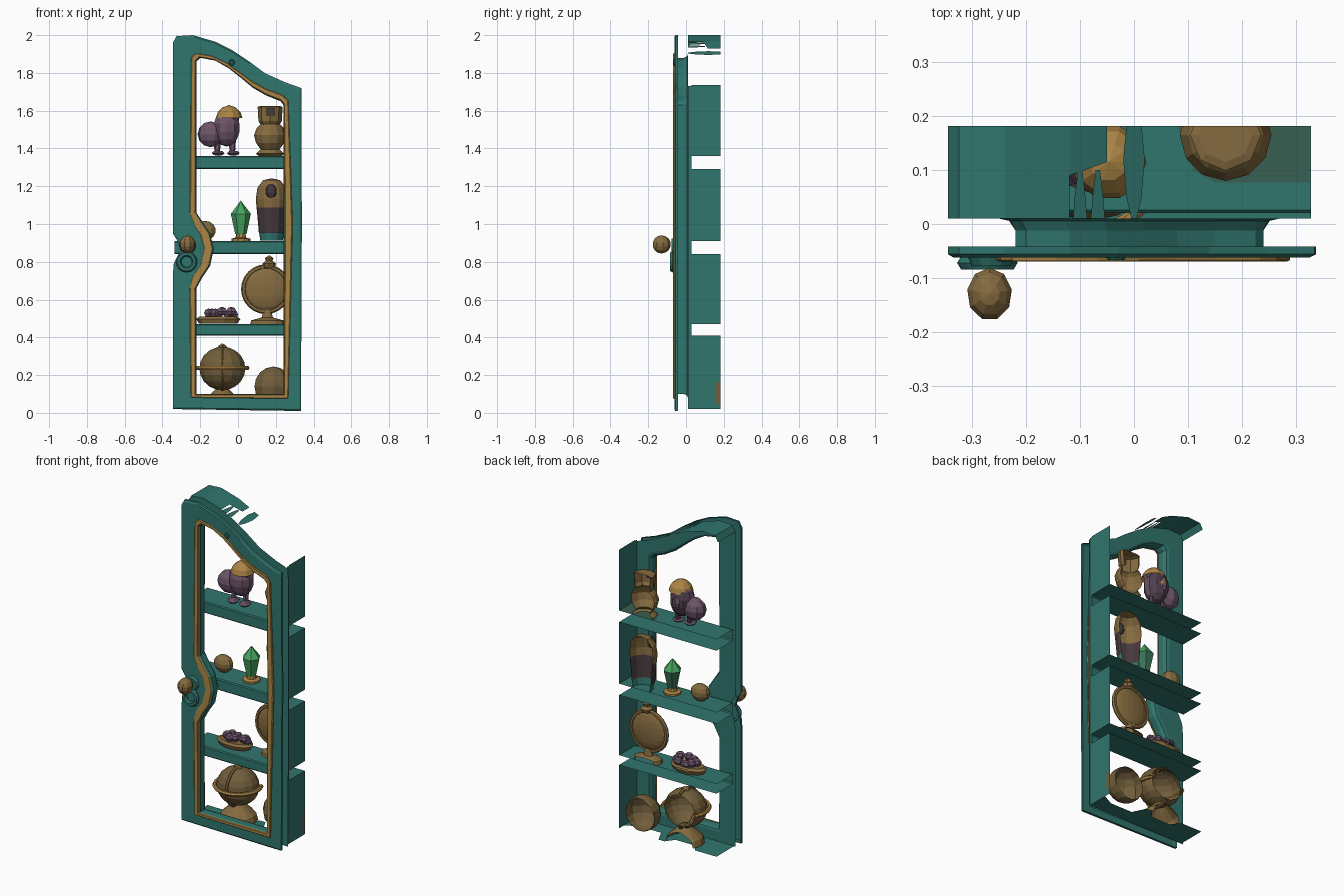
import bpy, bmesh, math
from mathutils import Vector, Matrix

if "Cube" in bpy.data.objects:
    bpy.data.objects.remove(bpy.data.objects["Cube"])

BACK = 0.182


def material(name, rgb):
    m = bpy.data.materials.new(name)
    m.use_nodes = True
    m.diffuse_color = (*rgb, 1)
    m.node_tree.nodes["Principled BSDF"].inputs["Base Color"].default_value = (*rgb, 1)
    return m


TEAL = material("teal paint", (0.03, 0.18, 0.155))
STAIN = material("stained teal", (0.042, 0.115, 0.085))
GOLD = material("bright gold", (0.41, 0.235, 0.06))
BRASS = material("aged brass", (0.235, 0.147, 0.05))
BRONZE = material("dark bronze", (0.165, 0.11, 0.043))
PURPLE = material("dusty purple", (0.155, 0.09, 0.145))
PLUM = material("dark plum", (0.08, 0.05, 0.075))
GREEN = material("crystal green", (0.065, 0.38, 0.12))
MOSS = material("deep green", (0.045, 0.17, 0.095))
DARK = material("dark umber", (0.06, 0.042, 0.045))


def finish(name, bm, mats, rule=None):
    """Slice everything off at the open back and make the object."""
    bmesh.ops.recalc_face_normals(bm, faces=bm.faces)
    bmesh.ops.bisect_plane(bm, geom=bm.verts[:] + bm.edges[:] + bm.faces[:],
                           plane_co=(0, BACK, 0), plane_no=(0, 1, 0), clear_outer=True)
    if rule:
        for f in bm.faces:
            f.material_index = int(rule(f.calc_center_median()))
    me = bpy.data.meshes.new(name)
    bm.to_mesh(me)
    bm.free()
    for m in mats if isinstance(mats, tuple) else (mats,):
        me.materials.append(m)
    ob = bpy.data.objects.new(name, me)
    bpy.context.collection.objects.link(ob)
    return ob


def loft(name, loops, mat, closed_loop=True, closed_path=False, rule=None):
    """Skin a sequence of equally long point loops."""
    bm = bmesh.new()
    rows = [[bm.verts.new(p) for p in loop] for loop in loops]
    n = len(rows[0])
    pairs = list(zip(rows, rows[1:])) + ([(rows[-1], rows[0])] if closed_path else [])
    for a, b in pairs:
        for i in range(n if closed_loop else n - 1):
            j = (i + 1) % n
            bm.faces.new((a[i], a[j], b[j], b[i]))
    bmesh.ops.remove_doubles(bm, verts=bm.verts, dist=0.0005)
    return finish(name, bm, mat, rule)


def lathe(name, profile, at, mat, sides=12, squash=1.0, turn=None, **kw):
    """Revolve (radius, height) pairs about an upright axis."""
    turn = turn or Matrix.Identity(3)
    loops = []
    for r, h in profile:
        loops.append([Vector(at) + turn @ Vector((r * math.cos(a), squash * r * math.sin(a), h))
                      for a in (2 * math.pi * i / sides for i in range(sides))])
    return loft(name, loops, mat, **kw)


def ring(name, at, big, small, mat, axis=None, sides=24):
    prof = [(big + small * math.cos(a), small * math.sin(a))
            for a in (math.pi * i / 3 for i in range(6))]
    return lathe(name, prof, at, mat, sides, turn=axis, closed_path=True)


def ball(name, at, size, mat, u=12, v=8, rule=None):
    bm = bmesh.new()
    bmesh.ops.create_uvsphere(bm, u_segments=u, v_segments=v, radius=1)
    bmesh.ops.scale(bm, vec=size, verts=bm.verts)
    bmesh.ops.translate(bm, vec=at, verts=bm.verts)
    return finish(name, bm, mat, rule)


def strip(name, path, mat):
    """Sheet made of consecutive (start, end) rows."""
    return loft(name, path, mat, closed_loop=False)


FACING = Matrix.Rotation(math.pi / 2, 3, 'X')
SIDEWAYS = Matrix.Rotation(math.pi / 2, 3, 'Y')

# Door outline: opening and outer edge, point for point
inner = [(-.22, .10), (-.22, .66), (-.19, .715), (-.147, .78), (-.128, .87), (-.147, .95),
         (-.18, 1.0), (-.22, 1.06), (-.22, 1.86), (-.2, 1.88), (-.12, 1.865), (-.05, 1.825),
         (.02, 1.77), (.08, 1.72), (.15, 1.68), (.225, 1.65), (.24, 1.63), (.24, 1.0), (.24, .10)]
outer = [(-.345, .02), (-.345, .66), (-.345, .73), (-.34, .79), (-.305, .86), (-.32, .91),
         (-.345, .95), (-.345, 1.06), (-.345, 1.96), (-.325, 1.995), (-.24, 2.0), (-.12, 1.965),
         (-.03, 1.92), (.06, 1.86), (.14, 1.80), (.25, 1.75), (.335, 1.72), (.338, 1.0), (.333, .01)]


def toward(a, b, d):
    a, b = Vector(a), Vector(b)
    return a + (b - a).normalized() * d


def outline(d, y, start=inner, end=outer, swell=1.0):
    """Loop set in by d, more so by the lock when swollen."""
    return [(p.x, y, p.y) for p in (toward(a, b, d * (swell if .7 < a[1] < 1.01 else 1))
                                    for a, b in zip(start, end))]


# Frame: thin front sheet, wall around the opening, cabinet face behind
loft("door_frame",
     [outline(0, -.042, outer, inner), outline(0, -.056, outer, inner),
      outline(.012, -.062, outer, inner), outline(.010, -.062), outline(0, -.05),
      outline(0, -.012), outline(.012, .006), outline(.03, .01), outline(0, .01, outer, inner)], TEAL)

# Gold moulding round the opening
loft("gold_trim", [outline(d, y, swell=1.4) for d, y in
                   ((.004, -.058), (.005, -.067), (.009, -.07), (.031, -.07), (.035, -.067),
                    (.036, -.058))], GOLD, closed_path=True)

# Shelves: folded sheets, open at the back and ends
for i, (lo, hi) in enumerate([(.41, .47), (.84, .91), (1.29, 1.36)]):
    fold = [(BACK, hi), (.026, hi), (.02, hi - .006), (.02, lo + .006), (.026, lo), (BACK, lo)]
    strip(f"shelf_{i + 1}", [[(-.335, y, z), (.328, y, z)] for y, z in fold], TEAL)
strip("shelf_stain", [[(x, y, 1.362) for x in (left, .326)]
                      for y, left in ((.077, .15), (.1, .11), (BACK, .08))], STAIN)

# Floor, eaten away behind under the dish and the skull
floor_back = [(-.335, BACK), (-.19, BACK), (-.15, .13), (-.02, .13), (.02, BACK),
              (.06, BACK), (.1, .1), (.25, .1), (.328, .14)]
strip("floor_sheet", [[(x, .01, .022), (x, y, .022)] for x, y in floor_back], TEAL)

# Side wall with slots at the shelf ends
strip("side_front_edge", [[(.328, .01, z), (.328, .03, z)] for z in (.02, 1.73)], TEAL)
for i, (lo, hi) in enumerate([(.02, .41), (.47, .84), (.91, 1.29), (1.36, 1.735)]):
    strip(f"side_panel_{i + 1}", [[(.328, .03, z), (.328, BACK, z)] for z in (lo, hi)], TEAL)
strip("side_stain", [[(.33, .155, z), (.33, BACK, z)] for z in (.05, .16)], BRONZE)

# Roof: sound at the high end, torn into slivers along the slope
strip("roof", [[(x, .01, z), (x, BACK, z)] for x, z in outer[8:12]], TEAL)
strip("roof_tongue", [[(-.12, .09, 1.965), (-.12, BACK, 1.965)],
                      [(-.05, .115, 1.93), (-.05, BACK, 1.93)]], TEAL)
for i, (x, z) in enumerate([(-.1, 1.955), (-.067, 1.94)]):
    strip(f"roof_sliver_{i + 1}", [[(x - w, y, z + w / 2), (x + w, y, z - w / 2)]
                                   for y, w in ((.01, .013), (.05, .01), (.1, .004))], TEAL)
strip("roof_bridge", [[(-w, y, 1.905 + w / 2), (w, y, 1.905 - w / 2)]
                      for y, w in ((.01, .005), (.05, .014), (.12, .02), (BACK, .014))], TEAL)

# Lock: plate, curl and knob
lathe("lock_plate", [(0, .018), (.036, .018), (.044, 0)], (-.265, -.06, .885), TEAL, 12, turn=FACING)
ring("lock_curl", (-.272, -.072, .80), .042, .014, TEAL, FACING, 16)
ball("knob", (-.268, -.13, .892), (.043, .05, .048), BRASS, 9, 7)
ring("top_emblem", (-.033, -.062, 1.855), .013, .005, TEAL, FACING, 8)


# Top shelf: bird with a gold cap, darker behind
def behind(c):
    return c.y > .125


feathers = (PURPLE, PLUM)
ball("bird_body", (-.06, .12, 1.51), (.073, .07, .1), feathers, 10, 7, behind)
ball("bird_wing", (-.145, .12, 1.475), (.07, .055, .068), PURPLE, 9, 6)
ball("bird_head", (-.035, .11, 1.57), (.045, .045, .05), feathers, 9, 6, behind)
lathe("bird_cap", [(.07, 0), (.06, .03), (.035, .055), (0, .068)], (-.047, .115, 1.562), GOLD, 10)
for side, x in (("left", -.03), ("right", -.11)):
    lathe(f"bird_{side}_leg", [(.014, 0), (.02, .09)], (x, .12, 1.37), feathers, 6, rule=behind)
    ball(f"bird_{side}_foot", (x + .005, .105, 1.375), (.034, .04, .014), PURPLE, 8, 4)

# Top shelf: waisted jar with a square-topped head, marked inside and out
lathe("jar_body", [(.06, 0), (.075, .012), (.05, .035), (.075, .07), (.085, .11), (.07, .15),
                   (.05, .17)], (.17, .165, 1.36), BRASS, 12)
lathe("jar_head", [(.05, 0), (.062, .02), (.066, .095), (.05, .1), (0, .1)],
      (.17, .165, 1.525), BRASS, 8)
for place, y in (("outer", .095), ("inner", .115)):
    strip(f"jar_{place}_mark", [[(x, y, z) for x in (.152, .192)] for z in (1.575, 1.615)], DARK)

# Middle shelf: crystal on a stand
lathe("crystal_stand", [(.05, 0), (.05, .012), (.028, .018), (.024, .04), (0, .04)],
      (.015, .11, .91), GOLD, 10)
lathe("crystal", [(0, 0), (.03, .003), (.053, .11), (0, .18)], (.015, .11, .944), (GREEN, MOSS), 6,
      rule=lambda c: c.z < 1.05 and c.y > .11)

# Middle shelf: painted casket, banded by height
lathe("casket", [(.06, 0), (.066, .04), (.068, .045), (.078, .16), (.08, .175), (.084, .22),
                 (.075, .28), (.045, .32), (0, .33)], (.178, .168, .912), (BRASS, DARK, TEAL), 12,
      rule=lambda c: 2 if c.z < .95 else 1 if c.z < 1.08 else 0)
ball("casket_face", (.175, .09, 1.175), (.031, .014, .038), DARK, 8, 5)

# Middle shelf: egg
ball("egg", (-.175, .11, .965), (.06, .045, .052), BRASS, 10, 7)

# Lower shelf: dial on a foot
ball("dial", (.148, .145, .655), (.115, .03, .115), BRASS, 18, 10)
ring("dial_rim", (.148, .145, .655), .119, .013, BRASS, FACING)
lathe("dial_foot", [(.09, 0), (.085, .02), (.03, .035), (.018, .08)], (.155, .145, .47), BRASS, 12,
      squash=.65)
lathe("dial_finial", [(.03, 0), (.036, .02), (.018, .035), (.022, .05), (0, .065)],
      (.165, .145, .77), BRASS, 8)

# Lower shelf: tray heaped with gems
lathe("gem_tray", [(0, .005), (.1, 0), (.118, .025), (.1, .038), (0, .03)], (-.105, .122, .472),
      BRASS, 10, squash=.55)
for i in range(8):
    a = i * 2.4
    ball(f"gem_{i + 1}", (-.09 + .065 * math.cos(a), .122 + .032 * math.sin(a),
                          .52 + .009 * (i % 3)), (.03, .026, .024), PURPLE, 6, 4)

# Bottom: globe with rings, and its dish
ball("globe", (-.083, .12, .235), (.125, .115, .115), BRONZE, 14, 10)
ring("globe_equator", (-.083, .12, .238), .132, .012, GOLD)
ring("globe_meridian", (-.083, .12, .235), .117, .009, BRASS, SIDEWAYS)
lathe("globe_finial", [(.03, 0), (.018, .02), (0, .03)], (-.083, .12, .338), BRASS, 8)
lathe("globe_dish", [(.11, 0), (.1, .035), (.06, .07), (.03, .1)], (-.083, .125, .03), BRASS, 14)

# Bottom: skull
ball("skull", (.187, .15, .14), (.105, .1, .105), BRONZE, 10, 8)
